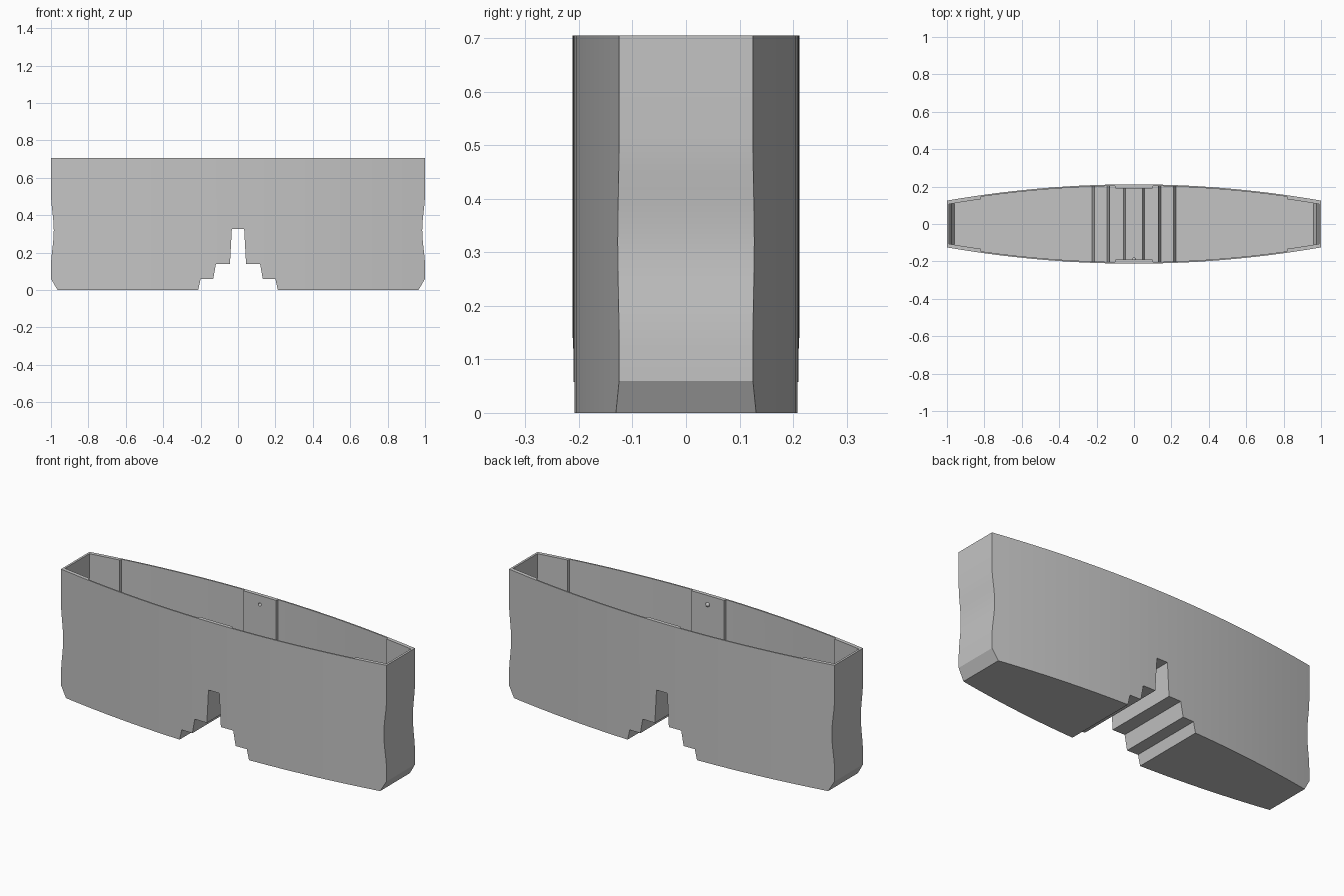
import bpy, bmesh, math

if "Cube" in bpy.data.objects:
    bpy.data.objects.remove(bpy.data.objects["Cube"], do_unlink=True)

HEIGHT = 0.705
FLOOR = 0.012

grey = bpy.data.materials.new("plain grey")
grey.use_nodes = True
grey.diffuse_color = (0.55, 0.55, 0.55, 1)
grey.node_tree.nodes["Principled BSDF"].inputs["Base Color"].default_value = (0.55, 0.55, 0.55, 1)


def half_depth(x):
    """Bowed plan of the outside."""
    return 0.125 + 0.087 * (1 - x * x)


def inner_depth(x):
    """Thin wall with thicker pads at the middle and near the ends."""
    a = abs(x)
    pad = a <= 0.1005 or a >= 0.8195
    return half_depth(x) - (0.021 if pad else 0.008)


def silhouette(top, t):
    """Front outline, moved inward by t: waisted ends and a stepped notch."""
    steps = [(0.033, 0.325), (0.043, 0.14), (0.118, 0.14),
             (0.133, 0.058), (0.2, 0.058), (0.213, 0)]
    half = [(x + t, z + t) for x, z in steps]
    half += [(0.965 - t / 2, t), (1 - t, 0.06 + t / 2)]
    for i in range(13):
        u = i / 6 - 1
        half.append((1 - t - 0.0075 * (1 + math.cos(math.pi * u)), 0.32 + 0.2 * u))
    half.append((1 - t, top))
    return half + [(-x, z) for x, z in reversed(half)]


def bowed_solid(name, top, t, depth):
    """Fill the outline, slice it along x, and give it the bowed depth."""
    outline = silhouette(top, t)
    bm = bmesh.new()
    bm.faces.new([bm.verts.new((x, 0, z)) for x, z in outline])
    cuts = {i / 20 for i in range(-19, 20)}
    cuts |= {round(x, 5) for x, z in outline if abs(x) < 0.3}
    if t:
        cuts |= {s * x for s in (-1, 1) for x in (0.1, 0.103, 0.817, 0.82)}
    for x in sorted(cuts):
        bmesh.ops.bisect_plane(bm, geom=bm.verts[:] + bm.edges[:] + bm.faces[:],
                               dist=1e-5, plane_co=(x, 0, 0), plane_no=(1, 0, 0))
    made = bmesh.ops.extrude_face_region(bm, geom=bm.faces[:], use_keep_orig=True)
    back = {g for g in made["geom"] if isinstance(g, bmesh.types.BMVert)}
    for v in bm.verts:
        v.co.y = depth(v.co.x) * (1 if v in back else -1)
    bmesh.ops.recalc_face_normals(bm, faces=bm.faces[:])
    mesh = bpy.data.meshes.new(name)
    bm.to_mesh(mesh)
    bm.free()
    mesh.materials.append(grey)
    ob = bpy.data.objects.new(name, mesh)
    bpy.context.collection.objects.link(ob)
    return ob


def ball(name, y, radius):
    bpy.ops.mesh.primitive_uv_sphere_add(segments=16, ring_count=10, radius=radius,
                                         location=(0, y, 0.655))
    ob = bpy.context.object
    ob.name = name
    ob.data.materials.append(grey)
    return ob


def carve(target, cutter):
    mod = target.modifiers.new("carve", "BOOLEAN")
    mod.operation = "DIFFERENCE"
    mod.solver = "EXACT"
    mod.object = cutter
    bpy.context.view_layer.objects.active = target
    bpy.ops.object.modifier_apply(modifier=mod.name)
    bpy.data.objects.remove(cutter, do_unlink=True)


def smooth(ob):
    bpy.ops.object.select_all(action="DESELECT")
    ob.select_set(True)
    bpy.context.view_layer.objects.active = ob
    bpy.ops.object.shade_smooth_by_angle(angle=math.radians(25))


# Open-topped shell, hollowed so the floor follows the notch
shell = bowed_solid("bin_shell", HEIGHT, 0, half_depth)
carve(shell, bowed_solid("cavity_cutter", HEIGHT + 0.1, FLOOR, inner_depth))

# Catch: dimple in the back pad, bump on the front pad
pad_y = inner_depth(0)
carve(shell, ball("dimple_cutter", pad_y, 0.009))
bump = ball("catch_bump", -pad_y, 0.012)

for part in (shell, bump):
    smooth(part)
